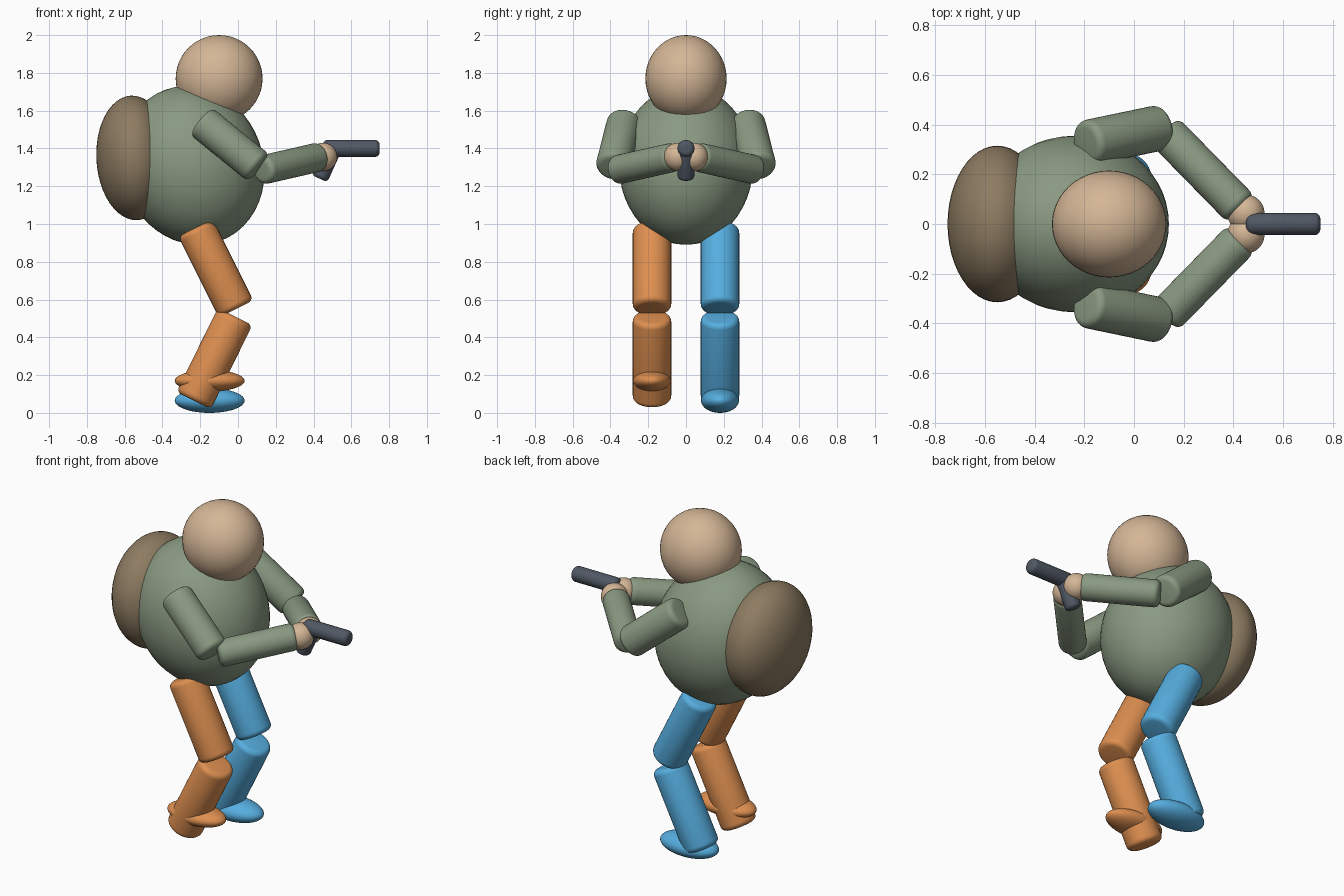
import bpy, bmesh, math
from mathutils import Vector

if "Cube" in bpy.data.objects:
    bpy.data.objects.remove(bpy.data.objects["Cube"])


def material(name, rgb):
    m = bpy.data.materials.new(name)
    lin = [(c / 255 / 12.92) if c < 10 else ((c / 255 + 0.055) / 1.055) ** 2.4 for c in rgb]
    m.diffuse_color = (*lin, 1)
    m.use_nodes = True
    m.node_tree.nodes["Principled BSDF"].inputs["Base Color"].default_value = m.diffuse_color
    return m


GREEN = material("sage_green", (138, 154, 130))
SKIN = material("skin_tan", (212, 182, 150))
BROWN = material("pack_brown", (142, 124, 98))
ORANGE = material("leg_orange", (222, 143, 80))
BLUE = material("leg_blue", (86, 174, 224))
METAL = material("gunmetal", (80, 88, 100))


def finish(bm, name, mat):
    for f in bm.faces:
        f.smooth = True
    me = bpy.data.meshes.new(name)
    bm.to_mesh(me)
    bm.free()
    me.materials.append(mat)
    ob = bpy.data.objects.new(name, me)
    bpy.context.collection.objects.link(ob)
    return ob


def ellipsoid(name, center, radii, mat, tilt=0):
    bm = bmesh.new()
    bmesh.ops.create_uvsphere(bm, u_segments=48, v_segments=24, radius=1)
    bmesh.ops.scale(bm, vec=radii, verts=bm.verts)
    ob = finish(bm, name, mat)
    ob.location = center
    ob.rotation_euler.y = math.radians(tilt)
    return ob


def limb(name, start, end, r, mat, round_off=0.03):
    """Cylinder between two points with rounded rims."""
    a, b = Vector(start), Vector(end)
    bm = bmesh.new()
    bmesh.ops.create_cone(bm, cap_ends=True, segments=40, radius1=r, radius2=r,
                          depth=(b - a).length)
    rims = [e for e in bm.edges if any(len(f.verts) > 4 for f in e.link_faces)]
    bmesh.ops.bevel(bm, geom=rims, offset=round_off, segments=5, profile=0.5,
                    affect='EDGES')
    ob = finish(bm, name, mat)
    ob.location = (a + b) / 2
    ob.rotation_euler = (b - a).to_track_quat('Z', 'Y').to_euler()
    return ob


# Torso, head and backpack
ellipsoid("torso", (-0.24, 0, 1.31), (0.374, 0.355, 0.426), GREEN, -20)
ellipsoid("head", (-0.10, 0, 1.77), (0.23, 0.215, 0.23), SKIN)
ellipsoid("backpack", (-0.55, 0, 1.35), (0.20, 0.315, 0.33), BROWN, -3)

# Legs and feet; the right foot is lifted
for side, s, mat, foot_z, foot_h in (("right", -1, ORANGE, 0.17, 0.057),
                                     ("left", 1, BLUE, 0.065, 0.065)):
    y = 0.18 * s
    limb(side + "_thigh", (-0.225, y, 0.98), (-0.01, y, 0.55), 0.102, mat)
    limb(side + "_shin", (-0.015, y, 0.51), (-0.235, y, 0.065), 0.102, mat)
    ellipsoid(side + "_foot", (-0.15, y, foot_z), (0.185, 0.1, foot_h), mat)

# Arms and hands reaching forward to the grip
for side, s in (("right", -1), ("left", 1)):
    limb(side + "_upper_arm", (-0.195, 0.325 * s, 1.545), (0.108, 0.388 * s, 1.297), 0.092, GREEN)
    limb(side + "_forearm", (0.125, 0.372 * s, 1.285), (0.43, 0.06 * s, 1.355), 0.077, GREEN)
    ellipsoid(side + "_hand", (0.45, 0.043 * s, 1.355), (0.075, 0.075, 0.075), SKIN)

# Handheld tool: barrel and slanted grip
limb("barrel", (0.45, 0, 1.40), (0.75, 0, 1.40), 0.045, METAL, 0.025)
limb("grip", (0.432, 0, 1.24), (0.50, 0, 1.39), 0.045, METAL, 0.02)
